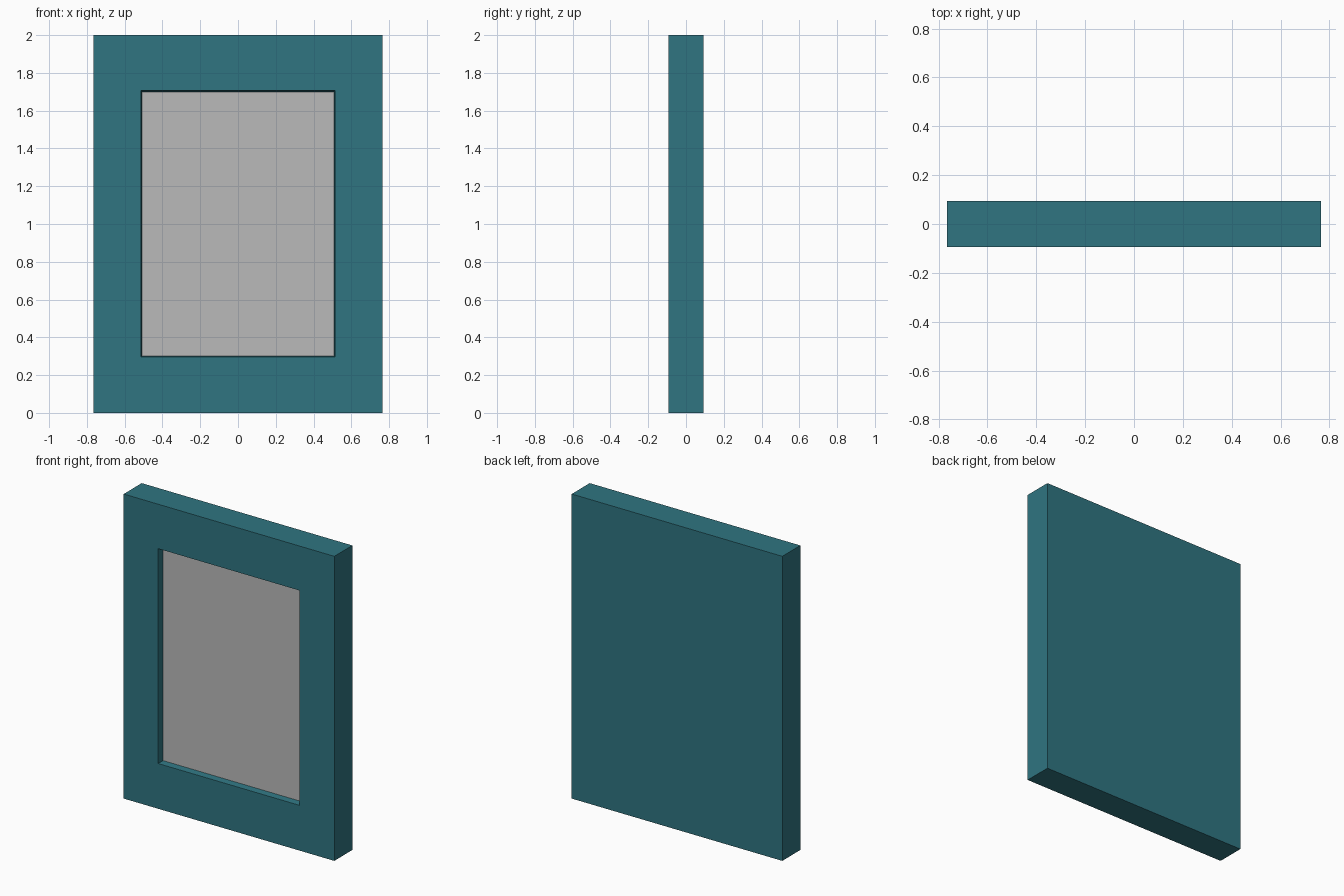
import bpy, bmesh

if "Cube" in bpy.data.objects:
    bpy.data.objects.remove(bpy.data.objects["Cube"])

W, H, D = 0.765, 2.0, 0.0935        # half width, height, half depth
FRONT, BACK = -D, D
PANEL_Y = FRONT + 0.042             # recess floor


def material(name, rgb):
    m = bpy.data.materials.new(name)
    m.diffuse_color = (*rgb, 1)
    m.use_nodes = True
    m.node_tree.nodes["Principled BSDF"].inputs["Base Color"].default_value = m.diffuse_color
    return m


def make_object(name, bm, mat):
    bmesh.ops.recalc_face_normals(bm, faces=bm.faces)
    mesh = bpy.data.meshes.new(name)
    bm.to_mesh(mesh)
    bm.free()
    mesh.materials.append(mat)
    ob = bpy.data.objects.new(name, mesh)
    bpy.context.collection.objects.link(ob)
    return ob


def ring(bm, half_w, z0, z1, y):
    return [bm.verts.new(p) for p in
            ((-half_w, y, z0), (half_w, y, z0), (half_w, y, z1), (-half_w, y, z1))]


teal = material("teal frame", (0.029, 0.178, 0.22))
grey = material("grey panel", (0.49, 0.49, 0.49))

# Frame: back board, outer sides, mitred front border and recess walls
bm = bmesh.new()
loops = [ring(bm, W, 0, H, BACK),
         ring(bm, W, 0, H, FRONT),
         ring(bm, 0.514, 0.297, 1.708, FRONT),
         ring(bm, 0.508, 0.302, 1.700, PANEL_Y)]
bm.faces.new(loops[0])
for a, b in zip(loops, loops[1:]):
    for i in range(4):
        j = (i + 1) % 4
        bm.faces.new((a[i], a[j], b[j], b[i]))
make_object("frame", bm, teal)

# Picture panel closing the recess, facing the front
bm = bmesh.new()
bm.faces.new(ring(bm, 0.508, 0.302, 1.700, PANEL_Y))
panel = make_object("picture_panel", bm, grey)
if panel.data.polygons[0].normal.y > 0:
    panel.data.flip_normals()
